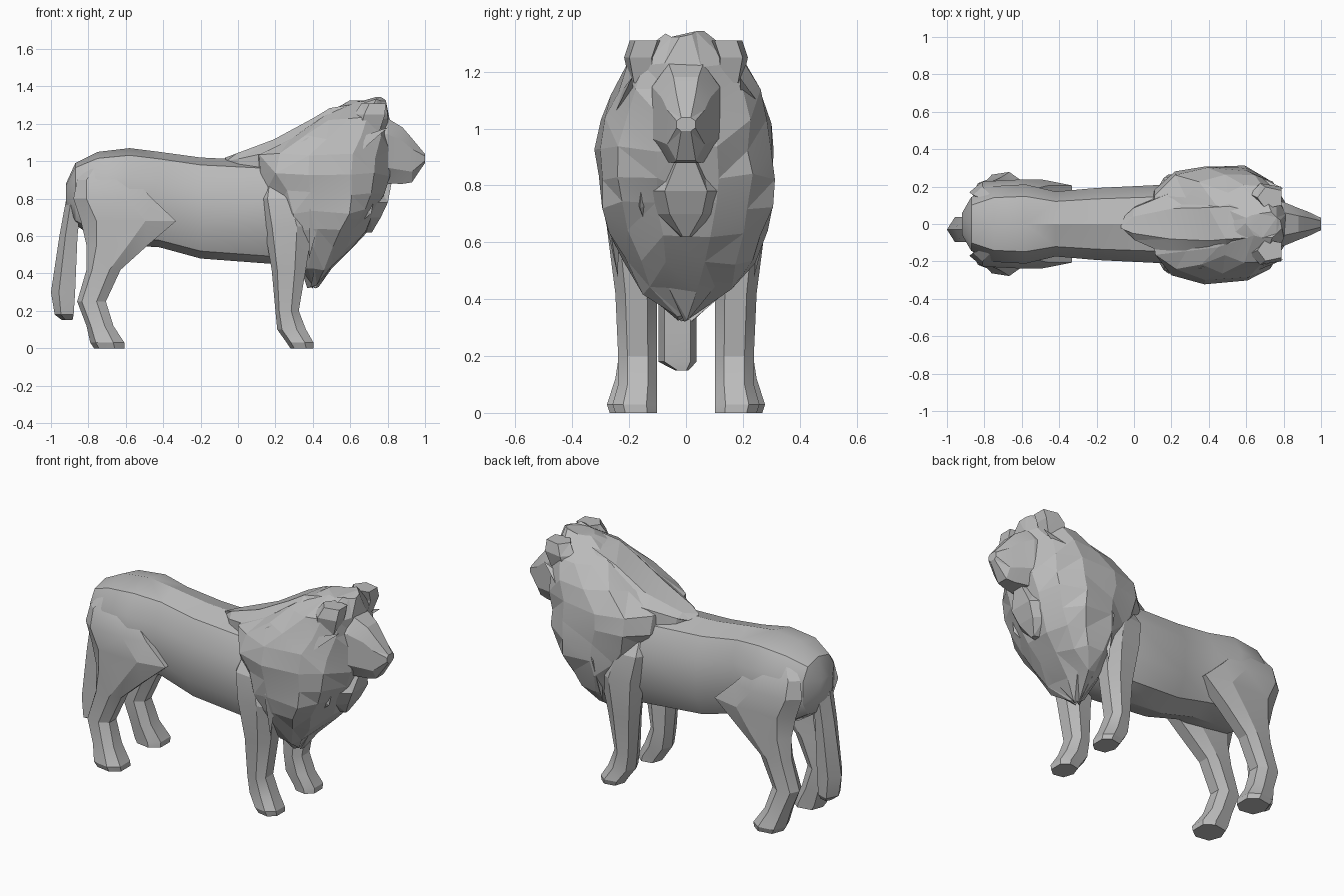
import bpy, bmesh, math, random
from mathutils import Vector

cube = bpy.data.objects.get("Cube")
if cube:
    bpy.data.objects.remove(cube, do_unlink=True)
random.seed(4)

stone = bpy.data.materials.new("stone grey")
stone.use_nodes = True
grey = (.5, .5, .5, 1)
stone.diffuse_color = grey
stone.node_tree.nodes["Principled BSDF"].inputs["Base Color"].default_value = grey


def finish(name, bm, sharp_angle):
    """Turn the mesh data into a shaded object."""
    bmesh.ops.recalc_face_normals(bm, faces=bm.faces)
    bmesh.ops.triangulate(bm, faces=bm.faces)
    mesh = bpy.data.meshes.new(name)
    bm.to_mesh(mesh)
    bm.free()
    mesh.materials.append(stone)
    part = bpy.data.objects.new(name, mesh)
    bpy.context.collection.objects.link(part)
    bpy.ops.object.select_all(action='DESELECT')
    part.select_set(True)
    bpy.context.view_layer.objects.active = part
    bpy.ops.object.shade_smooth_by_angle(angle=math.radians(sharp_angle))


def section(sides, low_a, high_a, low_b, high_b, power):
    """Rounded outline filling two ranges; a lower power is squarer."""
    outline = []
    for i in range(sides):
        angle = math.tau * (i + .5) / sides
        u, v = [math.copysign(abs(f) ** power, f) for f in (math.cos(angle), math.sin(angle))]
        outline.append(((low_a + high_a + u * (high_a - low_a)) / 2,
                        (low_b + high_b + v * (high_b - low_b)) / 2))
    return outline


def skin(name, outlines, jitter, sharp_angle):
    """Join a chain of outlines, cap both ends, and roughen the surface."""
    bm = bmesh.new()
    rings = []
    for outline in outlines:
        rings.append([bm.verts.new([c + random.uniform(-jitter, jitter) for c in point])
                      for point in outline])
    for first, second in zip(rings, rings[1:]):
        for i in range(len(first)):
            bm.faces.new((first[i - 1], first[i], second[i], second[i - 1]))
    bm.faces.new(rings[0])
    bm.faces.new(rings[-1])
    finish(name, bm, sharp_angle)


def lengthwise(name, sides, rows, jitter=0, sharp_angle=20, power=.75):
    """Rows: x, half width, bottom, top."""
    skin(name, [[(x, y, z) for y, z in section(sides, -half, half, low, high, power)]
                for x, half, low, high in rows], jitter, sharp_angle)


def upright(name, sides, rows, side=1, jitter=0, sharp_angle=20, power=.8):
    """Rows: z, back, front, inner edge, outer edge."""
    skin(name, [[(x, side * y, z) for x, y in section(sides, back, front, inner, outer, power)]
                for z, back, front, inner, outer in rows], jitter, sharp_angle)


def lock(name, root, middle, tip, radius):
    """Pointed lock of hair: a three-sided spindle."""
    bm = bmesh.new()
    root, middle, tip = Vector(root), Vector(middle), Vector(tip)
    along = (tip - root).normalized()
    across = along.orthogonal().normalized()
    over = across.cross(along)
    waist = []
    for i in range(3):
        angle = math.tau * i / 3
        waist.append(bm.verts.new(middle + radius * (math.cos(angle) * across + math.sin(angle) * over)))
    for point in (root, tip):
        end = bm.verts.new(point)
        for i in range(3):
            bm.faces.new((waist[i - 1], waist[i], end))
    finish(name, bm, 5)


# Torso: rounded rump, tucked waist, deep chest
lengthwise("torso", 10, [
    (-.92, .06, .76, .88), (-.87, .15, .66, .99), (-.75, .21, .58, 1.05),
    (-.58, .22, .55, 1.07), (-.42, .18, .54, 1.05), (-.2, .2, .48, 1.02),
    (.2, .22, .45, 1), (.3, .2, .5, 1)], sharp_angle=30)

# Tail hanging close behind the rump
tail_path = [(.9, -.9, -.82), (.6, -.955, -.85), (.3, -1, -.86), (.18, -.98, -.87)]
upright("tail", 5, [(z, back, front, -.1, .04) for z, back, front in tail_path]
        + [(.15, -.94, -.88, -.04, .01)])

# Mane: an egg-shaped mass, pointed on the chest and broad across the crown
mane_rows = []
steps = 10
for i in range(steps + 1):
    t = i / steps
    half = .32 * max(math.sin(math.pi * t), .01) ** (.6 if t < .5 else .36)
    front = .42 + .4 * math.sin(min(t * 1.5, 1) * math.pi / 2)
    back = max(.38 - .5 * t, 1.7 * t - 1.1)
    mane_rows.append((t + .33, back, front - .04 * t ** 8, -half, half))
upright("mane", 13, mane_rows, jitter=.014, sharp_angle=8, power=.8)
lengthwise("mane_nape", 8, [
    (-.06, .03, .97, 1.01), (0, .1, .95, 1.04), (.2, .18, .9, 1.12),
    (.4, .19, .9, 1.23), (.5, .18, .9, 1.29), (.65, .15, .9, 1.32)], jitter=.01, sharp_angle=8)

# Face: tapering muzzle with a tuft under the chin
lengthwise("muzzle", 8, [
    (.7, .14, .87, 1.25), (.8, .125, .87, 1.24), (.88, .09, .87, 1.19),
    (.93, .07, .88, 1.13), (1, .035, .99, 1.04)], sharp_angle=10)
upright("chin_tuft", 6, [
    (z, .65, front, -half, half)
    for z, front, half in [(.62, .72, .02), (.7, .77, .1), (.78, .81, .13), (.88, .83, .06)]],
    sharp_angle=5)

# Parts that come in pairs; the legs share one inner edge
hind_leg = [(1, -.77, -.62, .14), (.9, -.86, -.54, .21), (.8, -.88, -.44, .24),
            (.68, -.84, -.31, .24), (.55, -.81, -.47, .24), (.42, -.81, -.62, .23),
            (.25, -.86, -.7, .23), (.12, -.81, -.66, .25), (.03, -.79, -.6, .28), (0, -.77, -.6, .27)]
front_leg = [(.92, .15, .3, .18), (.8, .12, .36, .26), (.65, .14, .41, .28), (.42, .18, .37, .25),
             (.2, .2, .33, .24), (.1, .21, .37, .24), (.03, .26, .41, .26), (0, .28, .41, .25)]
for label, side in (("left", 1), ("right", -1)):
    for part, rows in (("hind_leg", hind_leg), ("front_leg", front_leg)):
        upright(f"{label}_{part}", 7,
                [(z, back, front, .1, outer) for z, back, front, outer in rows], side)
    upright(f"{label}_ear", 5, [
        (1.16, .6, .77, .1, .2), (1.25, .62, .8, .1, .22), (1.31, .66, .8, .08, .2)],
        side, sharp_angle=5)

    # Locks sweeping back over the neck and down the shoulder
    for k in range(4):
        x = .38 + .09 * k
        lock(f"{label}_neck_lock_{k + 1}", (x + .15, side * .19, 1.18),
             (x, side * .22, 1.09), (x - .16, side * .24, 1), .04)
        y = .27 - .04 * k
        lock(f"{label}_shoulder_lock_{k + 1}", (x + .1, side * y, .92),
             (x + .03, side * y, .74), (x - .03 * k, side * (y - .03), .48 + .04 * k), .04)
